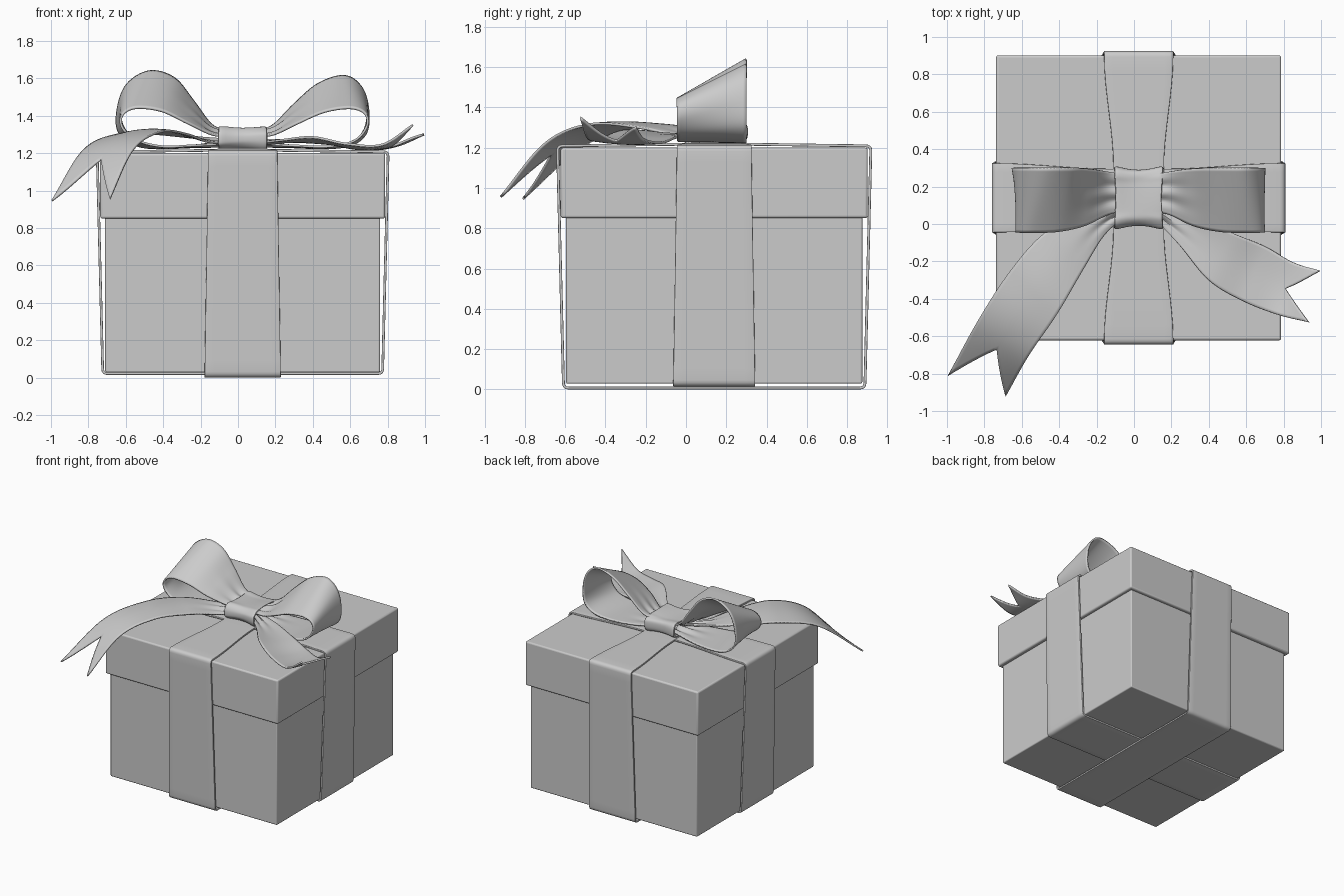
import bpy, bmesh, math
from mathutils import Vector

if "Cube" in bpy.data.objects:
    bpy.data.objects.remove(bpy.data.objects["Cube"])

CX, CY = 0.025, 0.14      # centre of the box and knot


def finish(name, bm, thickness=0, bevel=0):
    bmesh.ops.recalc_face_normals(bm, faces=bm.faces)
    me = bpy.data.meshes.new(name)
    bm.to_mesh(me)
    bm.free()
    ob = bpy.data.objects.new(name, me)
    bpy.context.collection.objects.link(ob)
    if thickness:
        m = ob.modifiers.new("thickness", 'SOLIDIFY')
        m.thickness, m.offset = thickness, 0
    if bevel:
        m = ob.modifiers.new("bevel", 'BEVEL')
        m.width, m.segments = bevel, 3
    bpy.ops.object.select_all(action='DESELECT')
    ob.select_set(True)
    bpy.context.view_layer.objects.active = ob
    bpy.ops.object.shade_smooth_by_angle(angle=math.radians(40))
    return ob


def grid(rows, closed=False):
    bm = bmesh.new()
    vs = [[bm.verts.new(p) for p in r] for r in rows]
    if closed:
        vs.append(vs[0])
    for a, b in zip(vs, vs[1:]):
        for j in range(len(a) - 1):
            bm.faces.new((a[j], a[j + 1], b[j + 1], b[j]))
    return bm


def spline(pts, t):
    # Catmull-Rom point at t in 0..1
    pts = [Vector(p) for p in pts]
    n = len(pts) - 1
    i = min(int(t * n), n - 1)
    f = t * n - i
    p1, p2 = pts[i], pts[i + 1]
    p0 = pts[i - 1] if i else 2 * p1 - p2
    p3 = pts[i + 2] if i + 2 <= n else 2 * p2 - p1
    return 0.5 * (2 * p1 + (p2 - p0) * f + (2 * p0 - 5 * p1 + 4 * p2 - p3) * f * f
                  + (3 * p1 - p0 - 3 * p2 + p3) * f ** 3)


def box(name, half, z0, z1, bevel):
    bm = bmesh.new()
    bmesh.ops.create_cube(bm, size=1)
    for v in bm.verts:
        v.co = (CX + v.co.x * 2 * half, CY + v.co.y * 2 * half, z0 + (v.co.z + 0.5) * (z1 - z0))
    finish(name, bm, bevel=bevel)


def strap(name, along_y, z_low, z_high, pinch):
    # rounded trapezoid loop around the box, narrowing under the knot
    corners = [(-0.748, z_low), (0.748, z_low), (0.778, z_high), (-0.778, z_high)]
    path, r = [], 0.025
    for k in range(4):
        p, c, q = (Vector(corners[(k + d) % 4]) for d in (-1, 0, 1))
        a, b = c + (p - c).normalized() * r, c + (q - c).normalized() * r
        for t in (0, 0.25, 0.5, 0.75, 1):
            path.append(a * (1 - t) ** 2 + c * 2 * t * (1 - t) + b * t * t)
        nxt = q + (c - q).normalized() * r
        path += [b.lerp(nxt, i / 20) for i in range(1, 20)]
    rows = []
    for u, z in path:
        w = 0.185 + 0.019 * (1 - z / 1.21)
        if z > 1.19:
            e = min(1, max(0, (0.76 - abs(u)) / 0.6))
            w -= pinch * e * e * (3 - 2 * e)
            z += 0.008 * e
        row = []
        for j in range(9):
            s = w * (j / 4 - 1)
            row.append((CX + s, CY + u, z) if along_y else (CX + u, CY + s, z))
        rows.append(row)
    finish(name, grid(rows, True), thickness=0.014, bevel=0.003)


def band(name, edge_a, edge_b, n, notch=0, sag=0, folds=0.012):
    # ribbon spanning two edge curves, with folds fading away from the knot
    m, rows = 20, []
    for i in range(n + 1):
        row = []
        for j in range(m + 1):
            v = j / m
            t = i / n * (1 - notch * (1 - abs(2 * v - 1)))
            p = spline(edge_a, t).lerp(spline(edge_b, t), v)
            near = math.exp(-((abs(p.x - CX) - 0.1) / 0.13) ** 2)
            p.z += folds * near * math.sin(v * math.pi * 5) * math.sin(v * math.pi)
            p.z += sag * math.sin(v * math.pi) * math.sin(t * math.pi)
            row.append(p)
        rows.append(row)
    finish(name, grid(rows), thickness=0.012)


# box and lid
box("box_body", 0.735, 0.028, 1.15, 0.008)
box("box_lid", 0.762, 0.85, 1.2, 0.012)

# crossing straps
strap("strap_front_to_back", True, 0.007, 1.209, 0.05)
strap("strap_side_to_side", False, 0.021, 1.207, 0.03)

# bow loops: front edge low, back edge high
band("bow_loop_left",
     [(-0.04, 0.07, 1.29), (-0.14, 0.05, 1.30), (-0.27, -0.01, 1.36), (-0.41, -0.04, 1.425),
      (-0.55, -0.045, 1.44), (-0.62, -0.045, 1.40), (-0.615, -0.045, 1.33), (-0.53, -0.045, 1.265),
      (-0.40, -0.04, 1.235), (-0.25, 0.0, 1.24), (-0.04, 0.07, 1.25)],
     [(-0.04, 0.26, 1.31), (-0.14, 0.28, 1.35), (-0.24, 0.295, 1.48), (-0.34, 0.30, 1.60),
      (-0.47, 0.30, 1.638), (-0.59, 0.30, 1.57), (-0.642, 0.30, 1.44), (-0.635, 0.30, 1.31),
      (-0.52, 0.30, 1.235), (-0.30, 0.29, 1.23), (-0.04, 0.24, 1.25)], 70)
band("bow_loop_right",
     [(0.09, 0.07, 1.29), (0.19, 0.05, 1.30), (0.32, -0.01, 1.36), (0.46, -0.04, 1.42),
      (0.60, -0.045, 1.44), (0.68, -0.045, 1.41), (0.688, -0.045, 1.34), (0.62, -0.045, 1.265),
      (0.48, -0.04, 1.235), (0.30, 0.0, 1.24), (0.09, 0.07, 1.25)],
     [(0.09, 0.26, 1.31), (0.19, 0.28, 1.35), (0.30, 0.295, 1.46), (0.43, 0.30, 1.57),
      (0.57, 0.30, 1.612), (0.66, 0.30, 1.55), (0.696, 0.30, 1.43), (0.68, 0.30, 1.30),
      (0.57, 0.30, 1.235), (0.34, 0.29, 1.23), (0.09, 0.24, 1.25)], 70)

# swallow-tailed ribbon ends
band("ribbon_tail_left",
     [(-0.04, 0.14, 1.26), (-0.26, 0.07, 1.285), (-0.48, -0.05, 1.305), (-0.66, -0.25, 1.295),
      (-0.83, -0.51, 1.21), (-0.995, -0.81, 0.945)],
     [(-0.04, 0.05, 1.25), (-0.16, -0.06, 1.26), (-0.27, -0.24, 1.30), (-0.41, -0.48, 1.315),
      (-0.56, -0.70, 1.22), (-0.685, -0.92, 0.955)], 48, notch=0.15, sag=0.012)
band("ribbon_tail_right",
     [(0.09, 0.14, 1.26), (0.30, 0.05, 1.27), (0.53, -0.05, 1.25), (0.70, -0.12, 1.225),
      (0.85, -0.205, 1.24), (0.995, -0.25, 1.30)],
     [(0.09, 0.05, 1.25), (0.24, -0.11, 1.27), (0.40, -0.30, 1.285), (0.58, -0.41, 1.25),
      (0.77, -0.485, 1.245), (0.935, -0.525, 1.35)], 48, notch=0.2, sag=-0.015)

# knot: rounded wrap, pinched in the middle and flared at both ends
rows = []
for x, s in [(-0.06, 0.6), (-0.11, 0.8), (-0.132, 0.97), (-0.128, 1.06), (-0.11, 1.07), (-0.07, 0.99),
             (0, 0.93), (0.07, 0.99), (0.11, 1.07), (0.128, 1.06), (0.132, 0.97), (0.11, 0.8), (0.06, 0.6)]:
    row = []
    for j in range(41):
        a = j / 40 * 2 * math.pi
        c, d = math.cos(a), math.sin(a)
        y = 0.158 * s * math.copysign(abs(c) ** 0.55, c)
        z = 0.065 * s * math.copysign(abs(d) ** 0.7, d)
        z += 0.005 * math.sin(4 * a + 9 * x)
        k = 1 - 0.12 * d * d * (abs(y) < 0.1)
        row.append((CX + x * (0.94 + 0.08 * abs(y) / 0.16), CY + y, 1.278 + z * k))
    rows.append(row)
bm = grid(rows)
bmesh.ops.remove_doubles(bm, verts=bm.verts, dist=1e-5)
knot = finish("bow_knot", bm)
sub = knot.modifiers.new("smooth", 'SUBSURF')
sub.levels = sub.render_levels = 1
